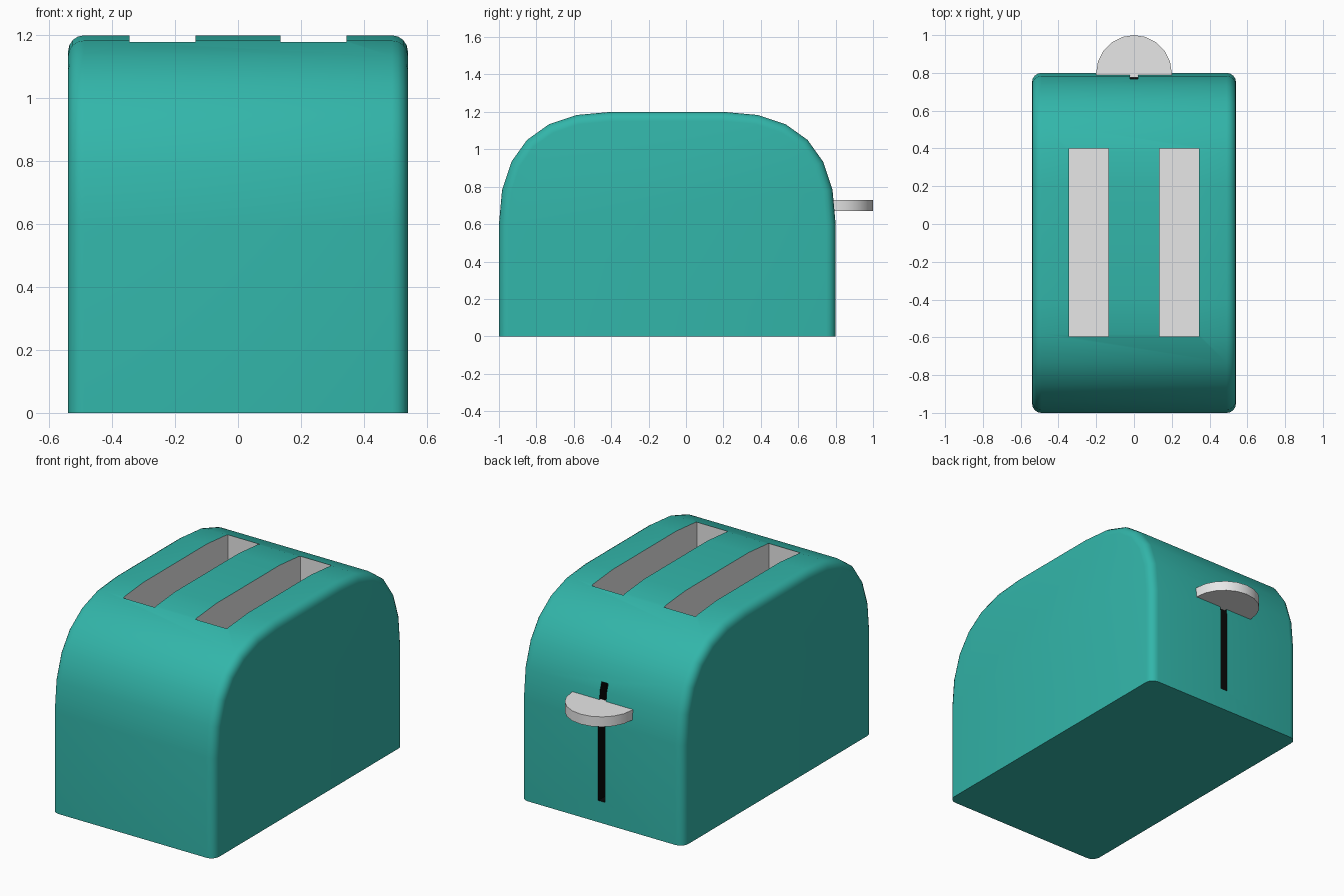
import bpy, bmesh, math

if "Cube" in bpy.data.objects:
    bpy.data.objects.remove(bpy.data.objects["Cube"])


def make_material(name, rgb):
    mat = bpy.data.materials.new(name)
    mat.diffuse_color = (*rgb, 1.0)
    mat.use_nodes = True
    mat.node_tree.nodes["Principled BSDF"].inputs["Base Color"].default_value = mat.diffuse_color
    return mat


TEAL, GREY, BLACK = 0, 1, 2
MATERIALS = [
    make_material("teal_enamel", (0.032, 0.465, 0.400)),
    make_material("light_grey_metal", (0.80, 0.80, 0.80)),
    make_material("black_slit", (0.002, 0.002, 0.002)),
]


def to_object(name, bm, index):
    """Turn a bmesh into an object whose faces all use one colour."""
    bmesh.ops.recalc_face_normals(bm, faces=bm.faces)
    for f in bm.faces:
        f.material_index = index
    mesh = bpy.data.meshes.new(name)
    bm.to_mesh(mesh)
    bm.free()
    for mat in MATERIALS:
        mesh.materials.append(mat)
    obj = bpy.data.objects.new(name, mesh)
    bpy.context.collection.objects.link(obj)
    return obj


def prism(points, offset):
    """Extrude a flat outline by an offset vector."""
    bm = bmesh.new()
    face = bm.faces.new([bm.verts.new(p) for p in points])
    ext = bmesh.ops.extrude_face_region(bm, geom=[face])
    verts = [g for g in ext["geom"] if isinstance(g, bmesh.types.BMVert)]
    bmesh.ops.translate(bm, verts=verts, vec=offset)
    return bm


def box(name, x0, x1, y0, y1, z0, z1, index):
    pts = [(x0, y0, z0), (x1, y0, z0), (x1, y1, z0), (x0, y1, z0)]
    return to_object(name, prism(pts, (0, 0, z1 - z0)), index)


def select_only(obj):
    bpy.ops.object.select_all(action='DESELECT')
    obj.select_set(True)
    bpy.context.view_layer.objects.active = obj


# Body: arched side profile (quadratic shoulders) extruded across x
HALF_W, HEIGHT, SHOULDER, STEPS = 0.54, 1.2, 0.6, 6
shoulder = [(SHOULDER * (i / STEPS) ** 2,
             HEIGHT - SHOULDER * (1 - i / STEPS) ** 2) for i in range(STEPS + 1)]
profile = [(0.8, 0.0)] + [(0.8 - d, z) for d, z in shoulder]
profile += [(-1.0 + d, z) for d, z in reversed(shoulder)] + [(-1.0, 0.0)]
bm = prism([(-HALF_W, y, z) for y, z in profile], (2 * HALF_W, 0, 0))

# Round both side rims, leaving the base edges sharp
rim = [e for e in bm.edges
       if abs(e.verts[0].co.x - e.verts[1].co.x) < 1e-5
       and max(v.co.z for v in e.verts) > 0.01]
bmesh.ops.recalc_face_normals(bm, faces=bm.faces)
bmesh.ops.bevel(bm, geom=rim, offset=0.05, segments=4, profile=0.5, affect='EDGES')
body = to_object("body", bm, TEAL)

# Cutters: two bread slots and the lever slit in the back
cutters = [box("bread_slot_cutter", min(s * 0.135, s * 0.345), max(s * 0.135, s * 0.345),
               -0.595, 0.4, 0.3, 1.4, GREY) for s in (-1, 1)]
cutters.append(box("lever_slit_cutter", -0.022, 0.022, 0.72, 0.9, 0.13, 0.83, BLACK))
select_only(body)
for cutter in cutters:
    cutter.hide_render = True
    mod = body.modifiers.new("cut", 'BOOLEAN')
    mod.operation = 'DIFFERENCE'
    mod.solver = 'EXACT'
    mod.object = cutter
    bpy.ops.object.modifier_apply(modifier=mod.name)
for cutter in cutters:
    bpy.data.objects.remove(cutter, do_unlink=True)

# Lever: half disc sticking out of the back
SEGS = 10
arc = [(0.2 * math.cos(math.pi * i / SEGS), 0.8 + 0.2 * math.sin(math.pi * i / SEGS), 0.67)
       for i in range(SEGS + 1)]
outline = [(0.2, 0.775, 0.67)] + arc + [(-0.2, 0.775, 0.67)]
lever = to_object("lever", prism(outline, (0, 0, 0.06)), GREY)

for obj in (body, lever):
    select_only(obj)
    bpy.ops.object.shade_smooth_by_angle(angle=math.radians(35))
